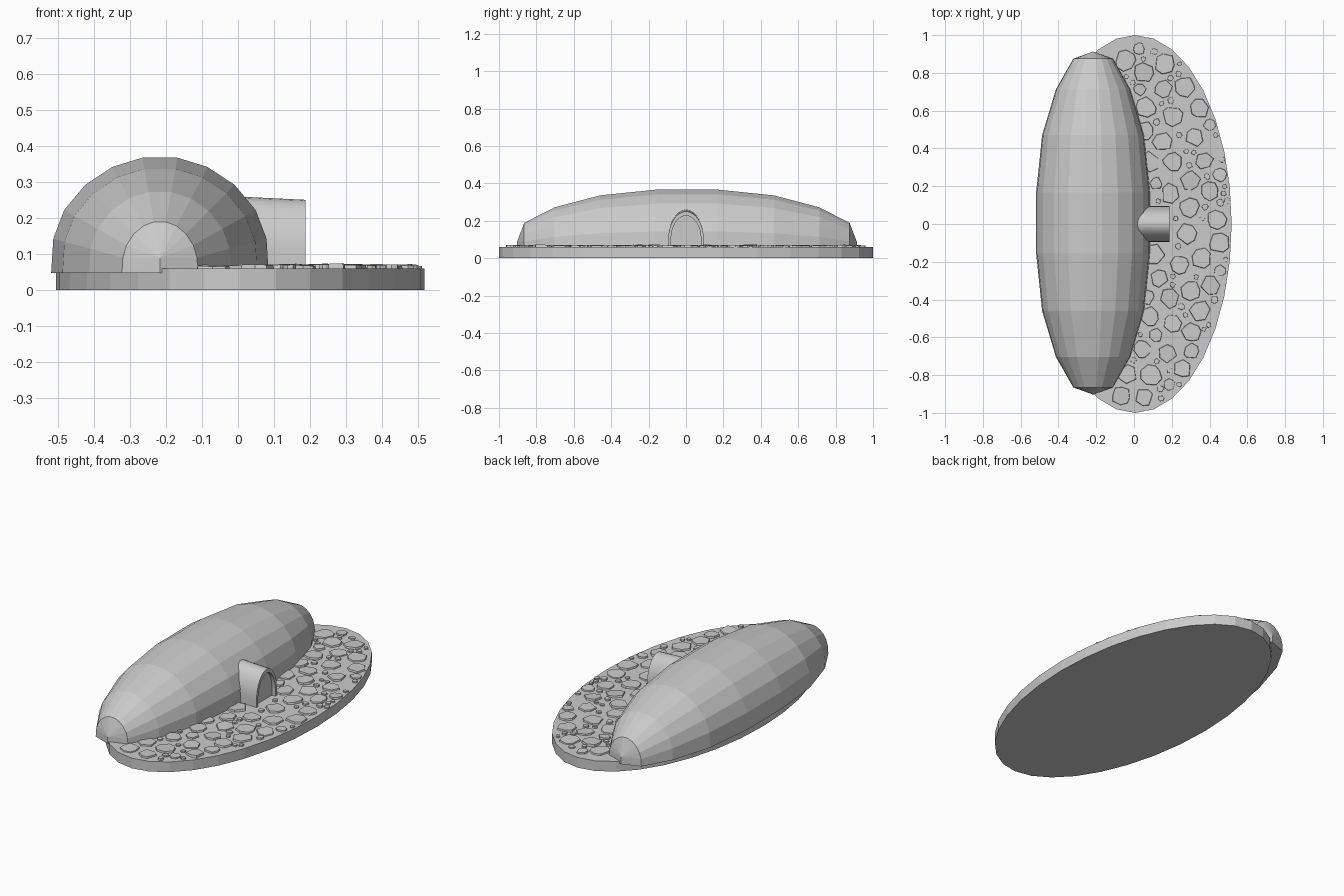
import bpy, bmesh, math, random
from mathutils import Vector

random.seed(4)
cube = bpy.data.objects.get("Cube")
if cube:
    bpy.data.objects.remove(cube, do_unlink=True)

stone = bpy.data.materials.new("plain_grey")
stone.use_nodes = True
stone.diffuse_color = (0.6, 0.6, 0.6, 1)
stone.node_tree.nodes["Principled BSDF"].inputs["Base Color"].default_value = (0.6, 0.6, 0.6, 1)

BASE_X, BASE_RX, BASE_TOP = 0.006, 0.511, 0.06
DOME_X, DOME_Y, DOME_Z = -0.2165, 0.005, 0.047


def finish(name, bm):
    bmesh.ops.recalc_face_normals(bm, faces=bm.faces)
    mesh = bpy.data.meshes.new(name)
    bm.to_mesh(mesh)
    bm.free()
    mesh.materials.append(stone)
    obj = bpy.data.objects.new(name, mesh)
    bpy.context.collection.objects.link(obj)
    return obj


def bridge(bm, a, b):
    for i in range(len(a)):
        j = (i + 1) % len(a)
        bm.faces.new((a[i], a[j], b[j], b[i]))


# Oval ground slab
bpy.ops.mesh.primitive_cylinder_add(vertices=32, radius=1, depth=BASE_TOP,
                                    location=(BASE_X, 0, BASE_TOP / 2))
slab = bpy.context.object
slab.name = "ground_slab"
slab.scale = (BASE_RX, 1, 1)
slab.data.materials.append(stone)

# Long faceted hall: arched sections that shrink towards both ends
half = [(1, 0), (0.98, 0.30), (0.88, 0.547), (0.685, 0.766), (0.436, 0.92), (0.16, 1)]
arch = half + [(-x, z) for x, z in reversed(half)]
stations = [(0.162, 0.3015, 0.32), (0.465, 0.27, 0.289), (0.708, 0.197, 0.225), (0.87, 0.105, 0.142)]
sections = [(-y, w, h) for y, w, h in reversed(stations)] + stations
bm = bmesh.new()
rings = [[bm.verts.new((DOME_X + x * w, DOME_Y + y, DOME_Z + z * h)) for x, z in arch]
         for y, w, h in sections]
for a, b in zip(rings, rings[1:]):
    bridge(bm, a, b)
for ring, y in ((rings[0], -0.908), (rings[-1], 0.908)):
    tip = bm.verts.new((DOME_X, DOME_Y + y, 0.088))
    foot = bm.verts.new((DOME_X, DOME_Y + y, DOME_Z))
    for a, b in zip(ring, ring[1:]):
        bm.faces.new((a, b, tip))
    bm.faces.new((ring[0], tip, foot))
    bm.faces.new((ring[-1], foot, tip))
    bm.faces.new((ring[0], foot, ring[-1]))
finish("hall_roof", bm)


# Arched porch with a recessed doorway
def porch_ring(bm, x, width, top):
    spring = 0.1
    pts = [(width, 0.05)]
    for i in range(17):
        t = math.pi * i / 16
        pts.append((width * math.cos(t), spring + (top - spring) * math.sin(t)))
    pts.append((-width, 0.05))
    return [bm.verts.new((x, y, z)) for y, z in pts]


bm = bmesh.new()
loops = [porch_ring(bm, -0.06, 0.095, 0.262), porch_ring(bm, 0.187, 0.095, 0.25),
         porch_ring(bm, 0.187, 0.08, 0.227), porch_ring(bm, 0.165, 0.08, 0.227)]
for a, b in zip(loops, loops[1:]):
    bridge(bm, a, b)
bm.faces.new(loops[0])
bm.faces.new(loops[-1])
porch = finish("porch", bm)
bpy.ops.object.select_all(action="DESELECT")
porch.select_set(True)
bpy.context.view_layer.objects.active = porch
bpy.ops.object.shade_smooth_by_angle(angle=math.radians(30))


# Scattered paving stones beside the hall
def hall_edge(y):
    return DOME_X + 0.3 * math.sqrt(max(0, 1 - (y / 0.93) ** 2))


def free_spot(x, y, r, placed):
    on_slab = ((x - BASE_X) / (BASE_RX - r)) ** 2 + (y / (0.98 - r)) ** 2 < 1
    clear_hall = x > hall_edge(y) + r * 0.3
    clear_porch = abs(y) > 0.095 + r or x > 0.187 + r
    return on_slab and clear_hall and clear_porch and all(
        math.hypot(x - px, y - py) > (r + pr) * 0.98 for px, py, pr in placed)


bm = bmesh.new()
placed = []
for tries, low, high in ((6000, 0.052, 0.062), (2500, 0.034, 0.044), (900, 0.014, 0.022)):
    for _ in range(tries):
        x, y = random.uniform(-0.2, 0.52), random.uniform(-1, 1)
        r = random.uniform(low, high)
        if not free_spot(x, y, r, placed):
            continue
        placed.append((x, y, r))
        sides = random.choice((6, 7, 8))
        turn = random.uniform(0, math.tau)
        top = random.uniform(0.067, 0.071)
        tilt = Vector((random.uniform(-0.05, 0.05), random.uniform(-0.05, 0.05)))
        lower, upper = [], []
        for i in range(sides):
            t = turn + math.tau * (i + random.uniform(-0.25, 0.25)) / sides
            d = Vector((math.cos(t), math.sin(t))) * r * random.uniform(0.85, 1.05)
            lower.append(bm.verts.new((x + d.x, y + d.y, 0.055)))
            upper.append(bm.verts.new((x + d.x * 0.93, y + d.y * 0.93, top + tilt.dot(d))))
        bridge(bm, lower, upper)
        bm.faces.new(upper)
        bm.faces.new(lower)
finish("paving_stones", bm)
